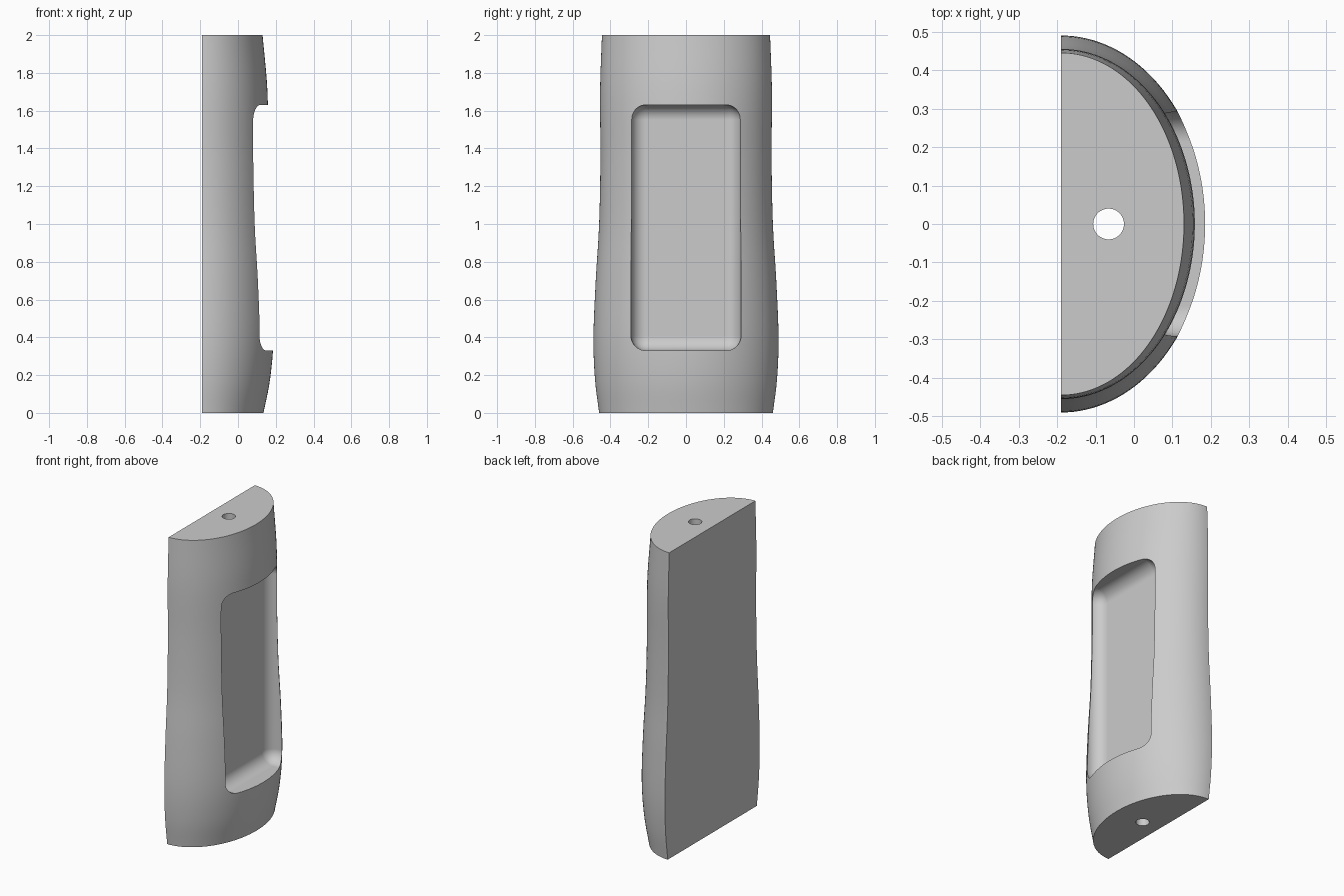
import bpy, bmesh, math
from mathutils import Vector

if "Cube" in bpy.data.objects:
    bpy.data.objects.remove(bpy.data.objects["Cube"])

grey = bpy.data.materials.new("plain_grey")
grey.use_nodes = True
grey.diffuse_color = (0.6, 0.6, 0.6, 1)
grey.node_tree.nodes["Principled BSDF"].inputs["Base Color"].default_value = grey.diffuse_color

BACK = -0.19
ARC = 72


def add_object(name, bm):
    bmesh.ops.recalc_face_normals(bm, faces=bm.faces)
    mesh = bpy.data.meshes.new(name)
    bm.to_mesh(mesh)
    bm.free()
    obj = bpy.data.objects.new(name, mesh)
    bpy.context.collection.objects.link(obj)
    mesh.materials.append(grey)
    return obj


def spline(points, steps):
    """Smooth curve through the given points."""
    pts = [Vector(p) for p in points]
    pts = [2 * pts[0] - pts[1]] + pts + [2 * pts[-1] - pts[-2]]
    out = []
    for a, b, c, d in zip(pts, pts[1:], pts[2:], pts[3:]):
        for i in range(steps):
            t = i / steps
            out.append(0.5 * (2 * b + (c - a) * t + (2 * a - 5 * b + 4 * c - d) * t**2
                              + (3 * b - a - 3 * c + d) * t**3))
    return out + [pts[-2]]


# Half-oval sections: height, half width, depth from the flat back
sections = spline([(0, 0.46, 0.325), (0.18, 0.482, 0.36), (0.4, 0.49, 0.378),
                   (0.7, 0.478, 0.372), (1.0, 0.46, 0.358), (1.35, 0.453, 0.35),
                   (1.7, 0.455, 0.346), (2.0, 0.445, 0.32)], 5)

# Handle body
bm = bmesh.new()
rings = []
for z, width, depth in sections:
    angles = [math.pi * (i / ARC - 0.5) for i in range(ARC + 1)]
    rings.append([bm.verts.new((BACK + depth * math.cos(a), width * math.sin(a), z))
                  for a in angles])
for low, high in zip(rings, rings[1:]):
    for i in range(len(low)):
        j = (i + 1) % len(low)
        bm.faces.new((low[i], low[j], high[j], high[i]))
bm.faces.new(rings[0])
bm.faces.new(rings[-1])
body = add_object("handle_half", bm)

# Cutter for the rounded side recess
bm = bmesh.new()
bmesh.ops.create_cube(bm, size=1)
for v in bm.verts:
    v.co = (0.025 if v.co.x < 0 else 0.6,
            math.copysign(0.291, v.co.y),
            0.33 if v.co.z < 0 else 1.63)
bmesh.ops.bevel(bm, geom=bm.edges[:], offset=0.078, segments=10,
                profile=0.5, affect='EDGES')
recess = add_object("recess_cutter", bm)

# Cutter for the lengthwise bore
bm = bmesh.new()
bmesh.ops.create_cone(bm, cap_ends=True, segments=48, radius1=0.04, radius2=0.04, depth=3)
bmesh.ops.translate(bm, verts=bm.verts, vec=(-0.066, 0, 1))
bore = add_object("bore_cutter", bm)

# Cut the recess and the bore
bpy.ops.object.select_all(action='DESELECT')
body.select_set(True)
bpy.context.view_layer.objects.active = body
for cutter in (recess, bore):
    cutter.hide_render = True
    mod = body.modifiers.new("cut", 'BOOLEAN')
    mod.object = cutter
    mod.operation = 'DIFFERENCE'
    mod.solver = 'EXACT'
    bpy.ops.object.modifier_apply(modifier=mod.name)
    bpy.data.objects.remove(cutter)

# Smooth curves, crisp rims
bpy.ops.object.shade_smooth_by_angle(angle=math.radians(30))
normals = body.modifiers.new("normals", 'WEIGHTED_NORMAL')
normals.keep_sharp = True
